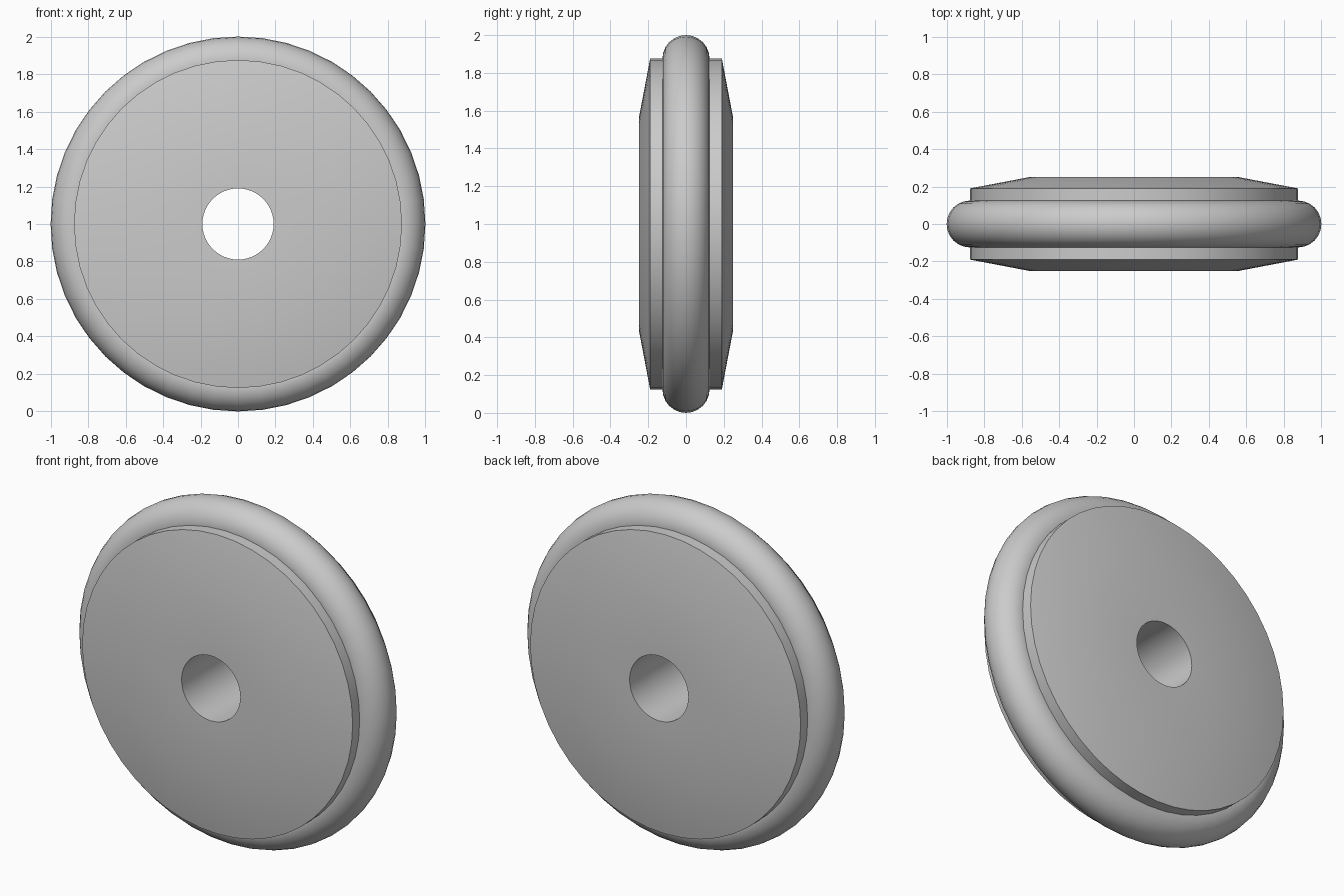
import bpy
import bmesh
from math import pi, sin, cos, radians

cube = bpy.data.objects.get("Cube")
if cube:
    bpy.data.objects.remove(cube, do_unlink=True)

SEGMENTS = 48
RIM_RADIUS = 0.875
TYRE_RADIUS = 0.125
BORE_RADIUS = 0.19

grey = bpy.data.materials.new("plain_grey")
grey.use_nodes = True
colour = (0.6, 0.6, 0.6, 1)
grey.diffuse_color = colour
grey.node_tree.nodes["Principled BSDF"].inputs["Base Color"].default_value = colour


def revolve(name, profile):
    """Spin a closed (radius, y) profile around the wheel axle."""
    bm = bmesh.new()
    rings = []
    for i in range(SEGMENTS):
        a = 2 * pi * i / SEGMENTS
        rings.append([bm.verts.new((r * cos(a), y, r * sin(a))) for r, y in profile])
    n = len(profile)
    for i, ring in enumerate(rings):
        following = rings[(i + 1) % SEGMENTS]
        for j in range(n):
            k = (j + 1) % n
            bm.faces.new((ring[j], ring[k], following[k], following[j]))
    bmesh.ops.recalc_face_normals(bm, faces=bm.faces)
    mesh = bpy.data.meshes.new(name)
    bm.to_mesh(mesh)
    bm.free()
    mesh.materials.append(grey)
    obj = bpy.data.objects.new(name, mesh)
    bpy.context.collection.objects.link(obj)
    obj.location.z = RIM_RADIUS + TYRE_RADIUS
    bpy.ops.object.select_all(action="DESELECT")
    obj.select_set(True)
    bpy.context.view_layer.objects.active = obj
    bpy.ops.object.shade_smooth_by_angle(angle=radians(30))
    return obj


# Wheel disc: bore, flat middle, tapered shoulder and straight rim
half = [(BORE_RADIUS, 0.25), (0.56, 0.25), (RIM_RADIUS, 0.19)]
revolve("wheel_disc", half + [(r, -y) for r, y in reversed(half)])

# Round tyre seated on the rim
steps = 24
revolve("tyre", [(RIM_RADIUS + TYRE_RADIUS * cos(2 * pi * i / steps),
                  TYRE_RADIUS * sin(2 * pi * i / steps)) for i in range(steps)])
